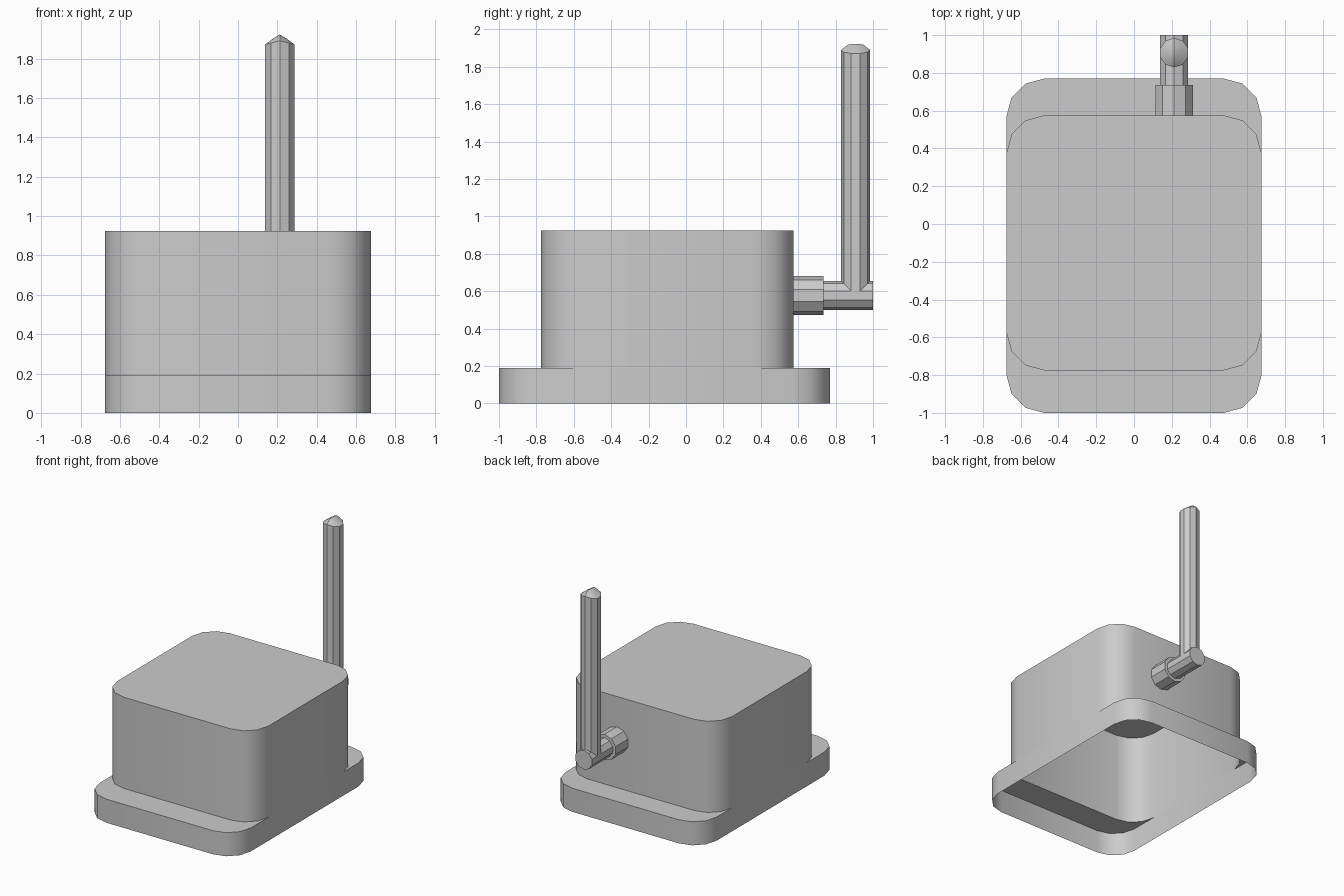
import bpy, bmesh, math
from mathutils import Matrix, Vector

if "Cube" in bpy.data.objects:
    bpy.data.objects.remove(bpy.data.objects["Cube"])


def finish(bm, name):
    bmesh.ops.recalc_face_normals(bm, faces=bm.faces)
    mesh = bpy.data.meshes.new(name)
    bm.to_mesh(mesh)
    bm.free()
    ob = bpy.data.objects.new(name, mesh)
    bpy.context.collection.objects.link(ob)
    bpy.ops.object.select_all(action='DESELECT')
    ob.select_set(True)
    bpy.context.view_layer.objects.active = ob
    bpy.ops.object.shade_smooth_by_angle(angle=math.radians(32))
    return ob


def outline(bm, y0, y1, z, hx=0.675, r=0.2):
    """Rounded rectangle, three segments per corner, from front right round."""
    verts = []
    for cx, cy, start in ((hx - r, y0 + r, -90), (hx - r, y1 - r, 0),
                          (r - hx, y1 - r, 90), (r - hx, y0 + r, 180)):
        for i in range(4):
            a = math.radians(start + 30 * i)
            verts.append(bm.verts.new((cx + r * math.cos(a), cy + r * math.sin(a), z)))
    return verts


def bridge(bm, a, b, skip=()):
    n = len(a)
    for i in range(n):
        if i not in skip:
            j = (i + 1) % n
            bm.faces.new((a[i], a[j], b[j], b[i]))


# Hollow housing, open below, with ledges at front and back
bm = bmesh.new()
foot = outline(bm, -1.0, 0.77, 0)
ledge = outline(bm, -1.0, 0.77, 0.19)
wall = outline(bm, -0.775, 0.575, 0.19)
lid = outline(bm, -0.775, 0.575, 0.925)
bridge(bm, foot, ledge)
bridge(bm, ledge, wall, skip=(3, 11))   # long sides are flush
bridge(bm, wall, lid)
bm.faces.new(lid)
finish(bm, "housing")

AX, AY, AZ, SIDES = 0.2125, 0.907, 0.577, 10


def rod(name, radius, y0, y1):
    """Faceted rod lying along y."""
    bm = bmesh.new()
    m = (Matrix.Translation((AX, (y0 + y1) / 2, AZ)) @ Matrix.Rotation(math.pi / 2, 4, 'X'))
    bmesh.ops.create_cone(bm, cap_ends=True, segments=SIDES, radius1=radius,
                          radius2=radius, depth=y1 - y0, matrix=m)
    return finish(bm, name)


# Connector and hinge
rod("antenna_collar", 0.104, 0.565, 0.735)
rod("antenna_hinge", 0.078, 0.72, 1.0)

# Upright antenna with a small ridged dome
bm = bmesh.new()
R = 0.078
rings = []
for scale, z, slope in ((1, AZ, 0), (1, 1.89, 0.25), (0.5, 1.92, 0.55)):
    ring = []
    for i in range(SIDES):
        a = math.tau * i / SIDES + math.pi / 2
        x, y = R * scale * math.cos(a), R * scale * math.sin(a)
        ring.append(bm.verts.new((AX + x, AY + y, z - slope * abs(x))))
    rings.append(ring)
bridge(bm, rings[0], rings[1])
bridge(bm, rings[1], rings[2])
tip = bm.verts.new((AX, AY, 1.922))
for i in range(SIDES):
    bm.faces.new((rings[2][i], rings[2][(i + 1) % SIDES], tip))
bm.faces.new(rings[0])
finish(bm, "antenna_rod")
